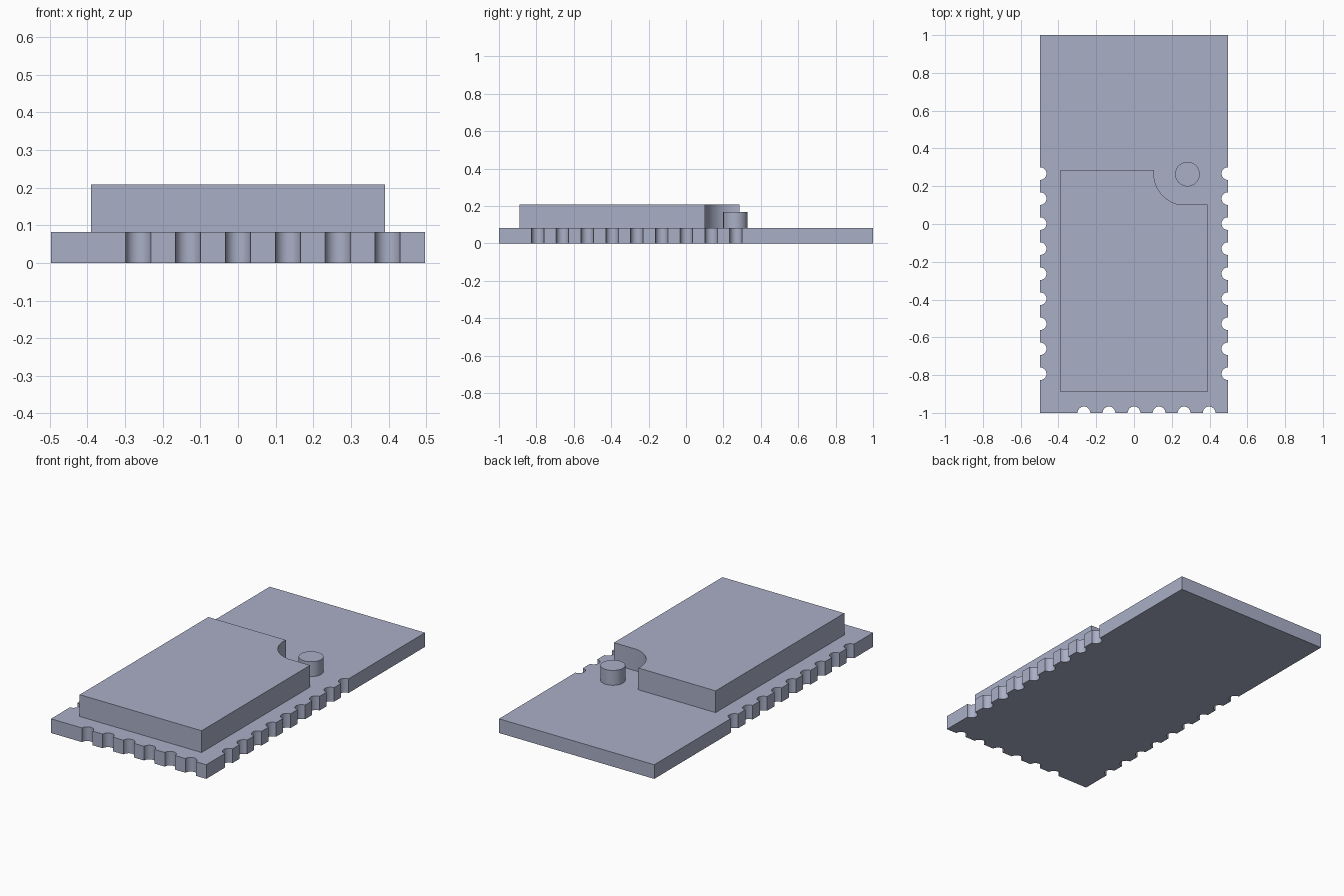
import bpy
import bmesh
from math import sin, cos, pi, radians, acos, asin

cube = bpy.data.objects.get("Cube")
if cube:
    bpy.data.objects.remove(cube, do_unlink=True)

mat = bpy.data.materials.new("blue grey")
mat.use_nodes = True
COLOR = (0.40, 0.43, 0.565, 1.0)
mat.diffuse_color = COLOR
mat.node_tree.nodes["Principled BSDF"].inputs["Base Color"].default_value = COLOR


def arc(cx, cy, r, a0, a1, n):
    """Points along an arc, angles in radians."""
    return [(cx + r * cos(a0 + (a1 - a0) * i / n),
             cy + r * sin(a0 + (a1 - a0) * i / n)) for i in range(n + 1)]


def extrude_outline(name, pts, z0, z1):
    """Solid prism from a counter-clockwise outline."""
    bm = bmesh.new()
    base = bm.faces.new([bm.verts.new((x, y, z0)) for x, y in pts])
    top = bmesh.ops.extrude_face_region(bm, geom=[base], use_keep_orig=True)
    for v in top["geom"]:
        if isinstance(v, bmesh.types.BMVert):
            v.co.z = z1
    bmesh.ops.recalc_face_normals(bm, faces=bm.faces[:])
    mesh = bpy.data.meshes.new(name)
    bm.to_mesh(mesh)
    bm.free()
    mesh.materials.append(mat)
    obj = bpy.data.objects.new(name, mesh)
    bpy.context.collection.objects.link(obj)
    bpy.ops.object.select_all(action="DESELECT")
    obj.select_set(True)
    bpy.context.view_layer.objects.active = obj
    bpy.ops.object.shade_smooth_by_angle(angle=radians(30))
    return obj


# Board with half-round edge contacts on the front and both sides
HALF_W, HALF_L, BOARD_TOP = 0.497, 1.0, 0.082
PITCH, NOTCH_R = 0.1325, 0.0335
side_y = [-0.793 + PITCH * i for i in range(9)]
front_x = [-0.265 + PITCH * i for i in range(6)]

outline = [(-HALF_W, -HALF_L)]
for x in front_x:
    outline += arc(x, -HALF_L, NOTCH_R, pi, 0, 14)
outline.append((HALF_W, -HALF_L))
for y in side_y:
    outline += arc(HALF_W, y, NOTCH_R, 1.5 * pi, 0.5 * pi, 14)
outline += [(HALF_W, HALF_L), (-HALF_W, HALF_L)]
for y in reversed(side_y):
    outline += arc(-HALF_W, y, NOTCH_R, 0.5 * pi, -0.5 * pi, 14)
extrude_outline("circuit_board", outline, 0.0, BOARD_TOP)

# Shield can with a rounded cut-out at its back left corner
X, Y0, Y1, STEP = 0.39, -0.89, 0.286, 0.102
cx, cy, r = 0.272, 0.267, 0.167
a_start = 1.5 * pi - acos(min(1.0, (cy - STEP) / r))
a_end = pi - asin((Y1 - cy) / r)
shield = [(-X, Y0), (X, Y0), (X, STEP)]
shield += arc(cx, cy, r, a_start, a_end, 24)
shield += [(-X, Y1)]
extrude_outline("shield_can", shield, BOARD_TOP, 0.208)

# Round post beside the cut-out
extrude_outline("round_post", arc(0.283, 0.264, 0.065, 0, 2 * pi * 47 / 48, 47),
                BOARD_TOP, 0.168)
